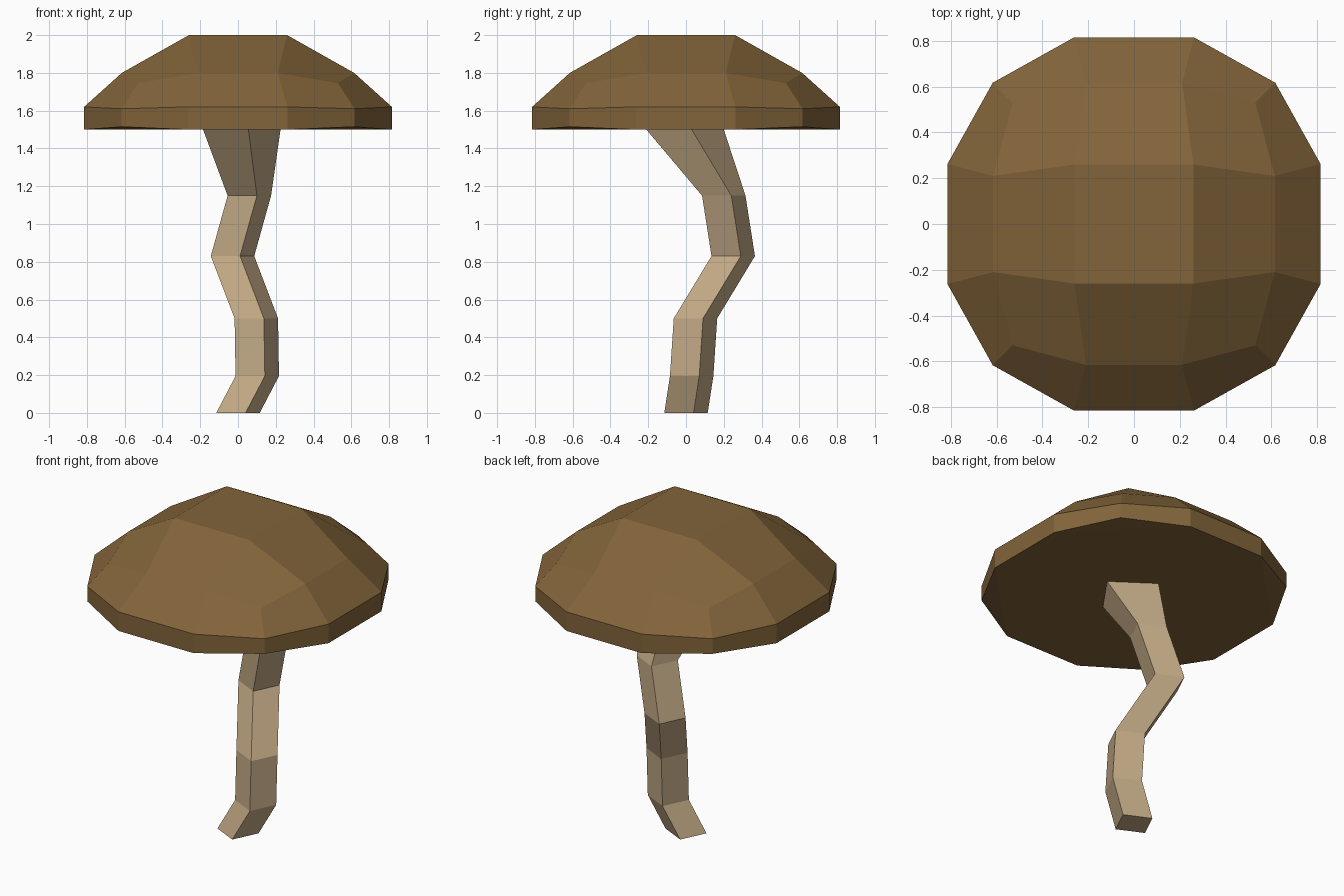
import bpy
import bmesh

cube = bpy.data.objects.get("Cube")
if cube:
    bpy.data.objects.remove(cube, do_unlink=True)


def make_material(name, color):
    mat = bpy.data.materials.new(name)
    mat.use_nodes = True
    mat.diffuse_color = color
    mat.node_tree.nodes["Principled BSDF"].inputs["Base Color"].default_value = color
    return mat


def finish(bm, name, mat):
    bmesh.ops.recalc_face_normals(bm, faces=bm.faces)
    mesh = bpy.data.meshes.new(name)
    bm.to_mesh(mesh)
    bm.free()
    mesh.materials.append(mat)
    obj = bpy.data.objects.new(name, mesh)
    bpy.context.collection.objects.link(obj)


def add_ring(bm, points):
    return [bm.verts.new(p) for p in points]


def bridge(bm, a, b):
    n = len(a)
    for i in range(n):
        j = (i + 1) % n
        bm.faces.new((a[i], a[j], b[j], b[i]))


def cap_ring(near, far, corner, side_z, corner_z):
    """Twelve points: two per side and one per corner, turned about z."""
    pts = []
    x, y = (far, -near), (far, near)
    quarter = [(far, -near, side_z), (far, near, side_z), (corner, corner, corner_z)]
    for turn in range(4):
        pts += quarter
        quarter = [(-y, x, z) for x, y, z in quarter]
    return pts


brown = make_material("cap brown", (0.223, 0.127, 0.042, 1))
tan = make_material("stem tan", (0.546, 0.402, 0.238, 1))

# Cap: flat square crown, sloped shoulder, short upright rim
bm = bmesh.new()
crown = add_ring(bm, [(s * 0.26, t * 0.26, 2.0)
                      for s, t in ((1, -1), (1, 1), (-1, 1), (-1, -1))])
shoulder = add_ring(bm, cap_ring(0.21, 0.615, 0.53, 1.8, 1.745))
rim_top = add_ring(bm, cap_ring(0.262, 0.815, 0.617, 1.62, 1.61))
rim_low = add_ring(bm, cap_ring(0.262, 0.815, 0.617, 1.5, 1.515))
bm.faces.new(crown)
for k in range(4):
    a, b, corner, c = (shoulder[(3 * k + i) % 12] for i in range(4))
    bm.faces.new((crown[k], a, b, crown[(k + 1) % 4]))
    bm.faces.new((crown[(k + 1) % 4], b, corner, c))
bridge(bm, shoulder, rim_top)
bridge(bm, rim_top, rim_low)
# Flat underside with slightly raised corners
bm.faces.new([v for i, v in enumerate(rim_low) if i % 3 != 2])
for k in range(4):
    bm.faces.new([rim_low[(3 * k + i) % 12] for i in (1, 2, 3)])
finish(bm, "mushroom_cap", brown)

# Stem: crooked four-sided stalk, flared under the cap
# Each level: centre x, centre y, height, long and short corner offsets
levels = [
    (0.0, 0.0, 0.0, 0.115, 0.04),
    (0.102, 0.03, 0.195, 0.115, 0.04),
    (0.097, 0.05, 0.5, 0.115, 0.04),
    (-0.029, 0.25, 0.83, 0.115, 0.04),
    (0.06, 0.2, 1.15, 0.115, 0.04),
    (0.02, -0.005, 1.5, 0.205, 0.035),
]
bm = bmesh.new()
rings = [add_ring(bm, [(x + dx, y + dy, z) for dx, dy in
                       ((b, -a), (a, b), (-b, a), (-a, -b))])
         for x, y, z, a, b in levels]
for low, high in zip(rings, rings[1:]):
    bridge(bm, low, high)
bm.faces.new(rings[0])
bm.faces.new(rings[-1])
finish(bm, "mushroom_stem", tan)
